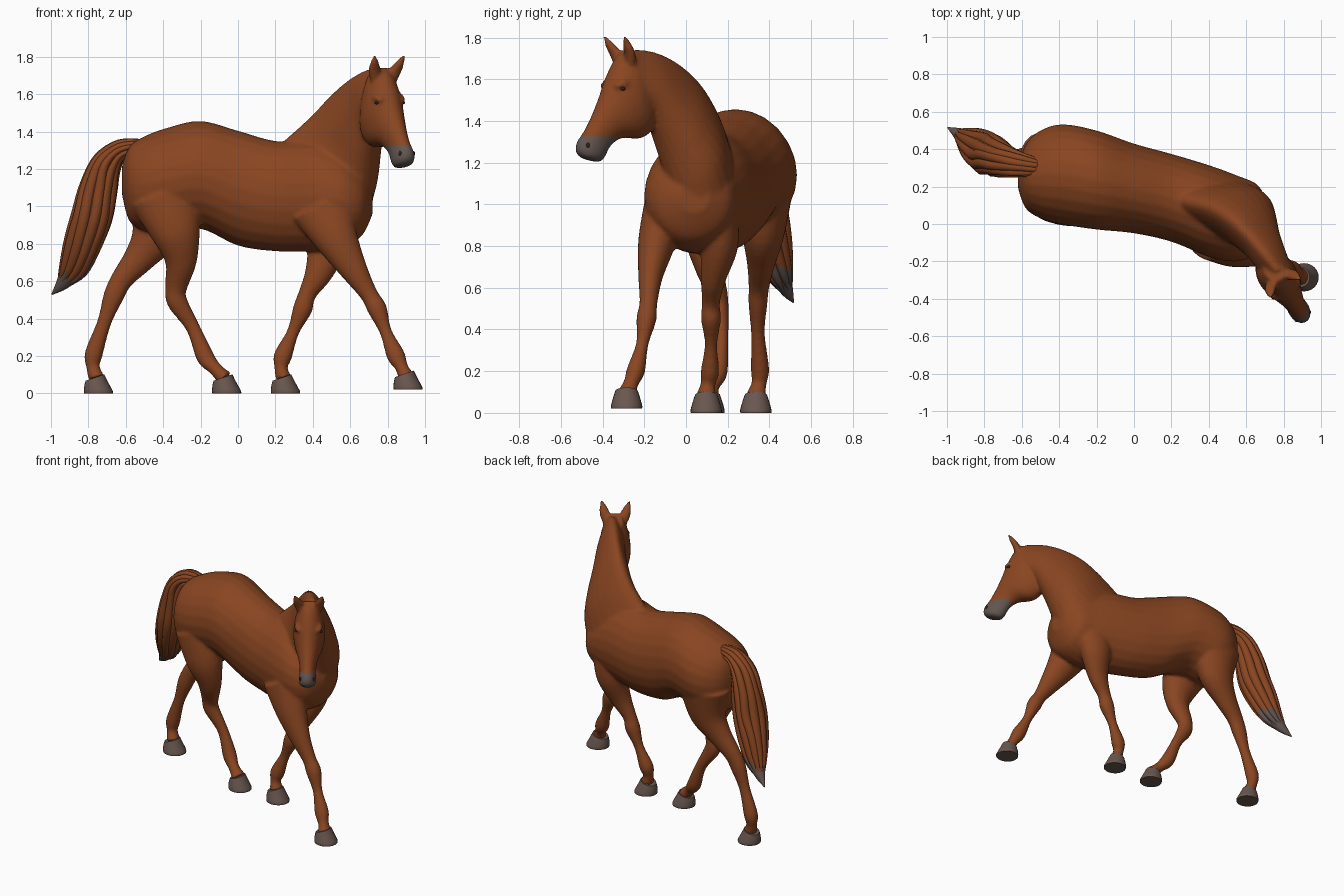
import bpy, bmesh, math, random
from mathutils import Vector

random.seed(4)
if bpy.data.objects.get("Cube"):
    bpy.data.objects.remove(bpy.data.objects["Cube"])


def material(name, rgb):
    mat = bpy.data.materials.new(name)
    mat.use_nodes = True
    mat.diffuse_color = (*rgb, 1)
    shader = mat.node_tree.nodes["Principled BSDF"]
    shader.inputs["Base Color"].default_value = (*rgb, 1)
    shader.inputs["Roughness"].default_value = 0.7
    return mat


chestnut = material("chestnut coat", (0.25, 0.06, 0.015))
grey = material("grey muzzle and hair tips", (0.12, 0.09, 0.08))
horn = material("hoof horn", (0.14, 0.095, 0.078))
dark = material("dark eye", (0.03, 0.018, 0.014))


def smooth_rings(rings, steps):
    """Catmull-Rom interpolation of (centre, u, v) rings."""
    result = []
    last = len(rings) - 1
    for i in range(last):
        quad = [rings[max(0, min(last, i + k))] for k in (-1, 0, 1, 2)]
        for j in range(steps):
            t = j / steps
            ring = []
            for a, b, c, d in zip(*quad):
                ring.append(b + 0.5 * t * ((c - a) + t * (2 * a - 5 * b + 4 * c - d
                                           + t * (3 * (b - c) + d - a))))
            result.append(ring)
    return result + [rings[-1]]


def loft(bm, rings, steps=5, sides=24, egg=0):
    """Skin elliptical rings into a closed tube, narrowed towards +u by egg."""
    loops = []
    for centre, u, v in smooth_rings(rings, steps):
        loop = []
        for k in range(sides):
            cos, sin = math.cos(math.tau * k / sides), math.sin(math.tau * k / sides)
            loop.append(bm.verts.new(centre + u * cos + v * sin * (1 - egg * cos)))
        loops.append(loop)
    faces = [bm.faces.new(loops[0]), bm.faces.new(loops[-1])]
    for low, high in zip(loops, loops[1:]):
        for k in range(sides):
            n = (k + 1) % sides
            faces.append(bm.faces.new((low[k], low[n], high[n], high[k])))
    bmesh.ops.recalc_face_normals(bm, faces=faces)
    return faces


def path_rings(points, radii, side=Vector((0, 1, 0))):
    """Rings square to a path, each with a fore-aft and a sideways radius."""
    pts = [Vector(p) for p in points]
    rings = []
    for i, (p, (fore, wide)) in enumerate(zip(pts, radii)):
        along = (pts[min(i + 1, len(pts) - 1)] - pts[max(i - 1, 0)]).normalized()
        lateral = (side - along * side.dot(along)).normalized()
        rings.append((p, along.cross(lateral) * fore, lateral * wide))
    return rings


def pair_ring(top, bottom, half_width, lateral):
    top, bottom = Vector(top), Vector(bottom)
    return ((top + bottom) / 2, (top - bottom) / 2, lateral * half_width)


def finish(name, bm, *mats):
    mesh = bpy.data.meshes.new(name)
    bm.to_mesh(mesh)
    bm.free()
    for mat in mats:
        mesh.materials.append(mat)
    mesh.shade_smooth()
    ob = bpy.data.objects.new(name, mesh)
    bpy.context.scene.collection.objects.link(ob)
    return ob


# Head frame: the head is turned towards the right
FORWARD = Vector((0.53, -0.85, 0))
LEFT = Vector((0.85, 0.53, 0))


def head_point(s, side, z):
    return Vector((0.77, -0.28, z)) + FORWARD * s + LEFT * side


coat = bmesh.new()

# Trunk: x, y, top, bottom, half width
trunk = [(-0.62, 0.25, 1.22, 1.06, 0.06), (-0.58, 0.255, 1.32, 0.92, 0.17),
         (-0.5, 0.265, 1.375, 0.87, 0.235), (-0.38, 0.265, 1.42, 0.86, 0.268),
         (-0.2, 0.235, 1.457, 0.88, 0.265), (0, 0.19, 1.405, 0.79, 0.24),
         (0.2, 0.14, 1.35, 0.76, 0.235), (0.4, 0.07, 1.35, 0.76, 0.245),
         (0.55, 0.03, 1.29, 0.78, 0.23), (0.66, 0.03, 1.2, 0.84, 0.18),
         (0.72, 0.04, 1.1, 0.96, 0.07)]
loft(coat, [pair_ring((x, y, t), (x, y, b), w, Vector((0, 1, 0))) for x, y, t, b, w in trunk])

# Neck: crest point, throat point, half width
neck = [((0.25, 0.13, 1.355), (0.70, 0.03, 0.98), 0.16),
        ((0.39, 0.1, 1.48), (0.73, -0.01, 1.12), 0.15),
        ((0.5, 0.04, 1.595), (0.735, -0.07, 1.24), 0.13),
        ((0.6, -0.05, 1.68), (0.74, -0.13, 1.35), 0.105),
        ((0.69, -0.15, 1.73), (0.75, -0.19, 1.45), 0.09),
        ((0.77, -0.25, 1.745), (0.78, -0.26, 1.5), 0.07)]
neck_rings = []
for i, (crest, throat, width) in enumerate(neck):
    yaw = math.radians(75 - 8 * i)
    neck_rings.append(pair_ring(crest, throat, width, Vector((math.cos(yaw), math.sin(yaw), 0))))
loft(coat, neck_rings, egg=0.35)

# Head: face s and z, jaw s and z, half width
head = [(0.02, 1.745, -0.1, 1.68, 0.055), (0.07, 1.69, -0.14, 1.53, 0.09),
        (0.118, 1.6, -0.14, 1.38, 0.105), (0.155, 1.51, -0.075, 1.318, 0.092),
        (0.2, 1.42, 0.035, 1.318, 0.066), (0.243, 1.35, 0.1, 1.28, 0.053),
        (0.28, 1.3, 0.135, 1.225, 0.057), (0.285, 1.255, 0.16, 1.205, 0.051),
        (0.262, 1.225, 0.185, 1.205, 0.03)]
loft(coat, [pair_ring(head_point(a, 0, b), head_point(c, 0, d), w, LEFT)
            for a, b, c, d, w in head])

# Ears and brows
ear_radii = [(0.025, 0.028), (0.024, 0.035), (0.017, 0.025), (0.004, 0.004)]
for sign in (-1, 1):
    ear = [head_point(0.015, sign * 0.05, 1.67), head_point(0.03, sign * 0.066, 1.725),
           head_point(0.055, sign * 0.082, 1.77), head_point(0.078, sign * 0.094, 1.812)]
    loft(coat, path_rings(ear, ear_radii, LEFT))
    brow = [head_point(0.03, sign * 0.075, 1.575), head_point(0.07, sign * 0.075, 1.58),
            head_point(0.11, sign * 0.065, 1.565)]
    loft(coat, path_rings(brow, [(0.01, 0.01), (0.02, 0.02), (0.01, 0.01)], LEFT))

# Legs: joint positions from shoulder or hip to hoof, sharing radii per pair
fore_radii = [(0.17, 0.1), (0.115, 0.09), (0.074, 0.06), (0.048, 0.043), (0.052, 0.048),
              (0.033, 0.03), (0.049, 0.044), (0.035, 0.036), (0.044, 0.05)]
hind_radii = [(0.19, 0.13), (0.13, 0.1), (0.084, 0.068), (0.06, 0.05), (0.055, 0.045),
              (0.038, 0.033), (0.048, 0.044), (0.036, 0.036), (0.044, 0.05)]
legs = {
    "right_fore": (fore_radii, [(0.45, -0.1, 1), (0.53, -0.14, 0.82), (0.62, -0.17, 0.66),
                   (0.7, -0.18, 0.53), (0.745, -0.19, 0.45), (0.79, -0.21, 0.33),
                   (0.843, -0.24, 0.205), (0.875, -0.265, 0.14), (0.9, -0.285, 0.085)]),
    "left_fore": (fore_radii, [(0.47, 0.15, 1), (0.48, 0.16, 0.8), (0.43, 0.13, 0.64),
                  (0.37, 0.12, 0.53), (0.345, 0.12, 0.45), (0.295, 0.12, 0.33),
                  (0.24, 0.115, 0.2), (0.23, 0.105, 0.135), (0.245, 0.097, 0.08)]),
    "right_hind": (hind_radii, [(-0.39, 0.13, 1.05), (-0.33, 0.09, 0.85), (-0.305, 0.11, 0.7),
                   (-0.33, 0.15, 0.57), (-0.325, 0.16, 0.49), (-0.24, 0.17, 0.35),
                   (-0.175, 0.155, 0.195), (-0.12, 0.125, 0.13), (-0.07, 0.11, 0.08)]),
    "left_hind": (hind_radii, [(-0.42, 0.38, 1.05), (-0.44, 0.37, 0.85), (-0.53, 0.36, 0.72),
                  (-0.62, 0.35, 0.61), (-0.665, 0.345, 0.52), (-0.715, 0.345, 0.38),
                  (-0.772, 0.355, 0.21), (-0.775, 0.35, 0.14), (-0.755, 0.335, 0.08)]),
}
for name, (radii, joints) in legs.items():
    loft(coat, path_rings(joints, radii))
    # Hoof: a flared cup whose upper rim rises towards the toe
    x, y, z = joints[-1]
    floor = z - 0.08 + (0.015 if name == "right_fore" else 0)
    hoof = bmesh.new()
    cup = [(0.01, 0, 0.077, 0.074, 0), (0.008, 0.015, 0.077, 0.075, 0),
           (-0.004, 0.055, 0.062, 0.064, 0.01), (-0.01, 0.085, 0.05, 0.054, 0.017)]
    loft(hoof, [(Vector((x + dx, y, floor + h)), Vector((a, 0, rise)), Vector((0, b, 0)))
                for dx, h, a, b, rise in cup], 3)
    ob = finish(name + "_hoof", hoof, horn)
    bpy.context.view_layer.objects.active = ob
    ob.select_set(True)
    bpy.ops.object.shade_smooth_by_angle(angle=math.radians(40))
    ob.select_set(False)

# Blend trunk, neck, head and legs into one skin
body = finish("body", coat, chestnut, grey)
remesh = body.modifiers.new("Blend", "REMESH")
remesh.mode = "VOXEL"
remesh.voxel_size = 0.011
soften = body.modifiers.new("Soften", "SMOOTH")
soften.factor = 0.5
soften.iterations = 5
bpy.context.view_layer.update()
evaluated = body.evaluated_get(bpy.context.evaluated_depsgraph_get())
skin = bpy.data.meshes.new_from_object(evaluated)
body.modifiers.clear()
skin.materials.clear()
skin.materials.append(chestnut)
skin.materials.append(grey)

# Cut the muzzle line and colour the nose grey
bm = bmesh.new()
bm.from_mesh(skin)
MUZZLE = 1.325
bmesh.ops.bisect_plane(bm, geom=bm.verts[:] + bm.edges[:] + bm.faces[:],
                       plane_co=(0, 0, MUZZLE), plane_no=(0, 0, 1))
for face in bm.faces:
    c = face.calc_center_median()
    s = (c - head_point(0, 0, c.z)).dot(FORWARD)
    face.material_index = int(1.15 < c.z < MUZZLE and s > 0.09)
bm.to_mesh(skin)
bm.free()
skin.shade_smooth()
body.data = skin

# Tail: a core wrapped in tapering locks with grey ends
tail_path = [(-0.5, 0.3, 1.32), (-0.62, 0.32, 1.305), (-0.7, 0.34, 1.23), (-0.745, 0.36, 1.1),
             (-0.78, 0.375, 0.95), (-0.83, 0.41, 0.8), (-0.88, 0.45, 0.67),
             (-0.94, 0.485, 0.585), (-0.995, 0.515, 0.53)]
tail_radii = [(0.04, 0.045), (0.055, 0.07), (0.08, 0.09), (0.1, 0.105), (0.108, 0.115),
              (0.1, 0.1), (0.078, 0.065), (0.042, 0.035), (0.004, 0.004)]
core = path_rings(tail_path, tail_radii)
tail = bmesh.new()
locks = [(loft(tail, [(c, u * 0.85, v * 0.85) for c, u, v in core]), 0.62)]
LOCKS = 11
for k in range(LOCKS):
    angle = math.tau * k / LOCKS
    rings = []
    for i, (c, u, v) in enumerate(core[:-1]):
        turn = angle + 0.07 * i + random.uniform(-0.1, 0.1)
        offset = (u * math.cos(turn) + v * math.sin(turn)) * 0.74
        taper = 0.03 if i == len(core) - 2 else 0.3
        rings.append((c + offset, u * taper, v * taper))
    locks.append((loft(tail, rings, 4, 10), random.uniform(0.6, 0.72)))
for faces, tip in locks:
    for face in faces:
        face.material_index = int(face.calc_center_median().z < tip)
finish("tail", tail, chestnut, grey)


# Eyes and nostrils
def bead(name, centre, size):
    bm = bmesh.new()
    bmesh.ops.create_uvsphere(bm, u_segments=16, v_segments=10, radius=1)
    for v in bm.verts:
        along, across, up = (a * b for a, b in zip(v.co, size))
        v.co = centre + FORWARD * along + LEFT * across + Vector((0, 0, up))
    finish(name, bm, dark)


for label, sign in (("left", 1), ("right", -1)):
    bead(label + "_eye", head_point(0.078, sign * 0.083, 1.555), (0.014, 0.009, 0.009))
    bead(label + "_nostril", head_point(0.25, sign * 0.042, 1.283), (0.009, 0.008, 0.013))
